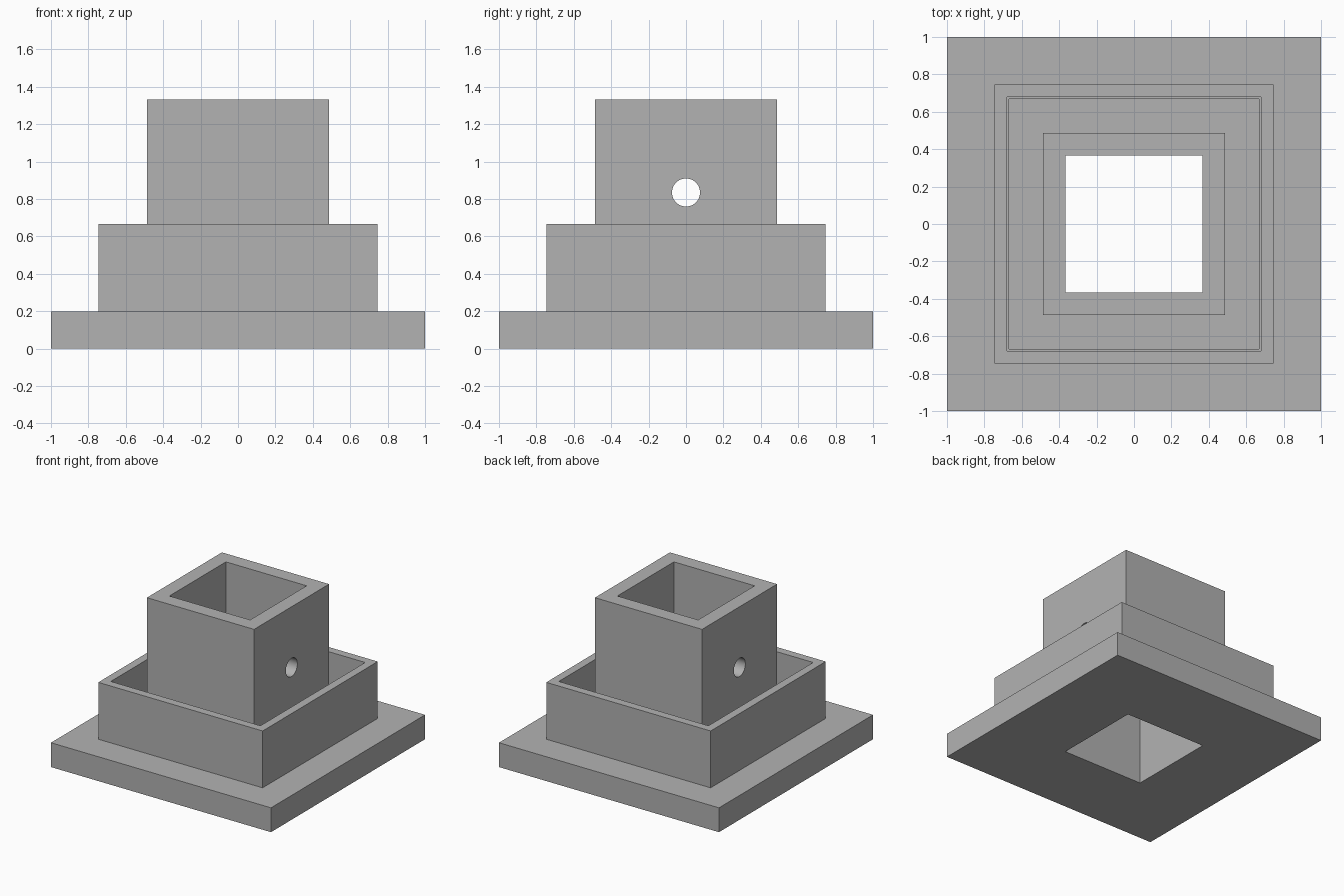
import bpy
import bmesh
from math import radians
from mathutils import Matrix

cube = bpy.data.objects.get("Cube")
if cube:
    bpy.data.objects.remove(cube, do_unlink=True)

grey = bpy.data.materials.new("plain grey")
grey.use_nodes = True
colour = (0.448, 0.448, 0.448, 1)
grey.diffuse_color = colour
grey.node_tree.nodes["Principled BSDF"].inputs["Base Color"].default_value = colour


def make_object(name, bm):
    bmesh.ops.recalc_face_normals(bm, faces=bm.faces)
    mesh = bpy.data.meshes.new(name)
    bm.to_mesh(mesh)
    bm.free()
    mesh.materials.append(grey)
    obj = bpy.data.objects.new(name, mesh)
    bpy.context.collection.objects.link(obj)
    return obj


def square_sweep(name, profile):
    """Carry a closed (half width, z) profile around a square."""
    bm = bmesh.new()
    rings = [[bm.verts.new((sx * h, sy * h, z))
              for sx, sy in ((-1, -1), (1, -1), (1, 1), (-1, 1))]
             for h, z in profile]
    for i, ring in enumerate(rings):
        after = rings[(i + 1) % len(rings)]
        for k in range(4):
            n = (k + 1) % 4
            bm.faces.new((ring[k], ring[n], after[n], after[k]))
    return make_object(name, bm)


# Half widths and heights of the one-piece socket
base, collar, collar_in, recess, post, bore = 1.0, 0.747, 0.68, 0.667, 0.487, 0.367
base_top, floor, collar_top, post_top = 0.2, 0.17, 0.667, 1.333

# Flange, collar, channel and hollow post
socket = square_sweep("post_socket", [
    (bore, 0), (base, 0), (base, base_top),
    (collar, base_top), (collar, collar_top),
    (collar_in, collar_top), (collar_in, base_top),
    (recess, base_top), (recess, floor),
    (post, floor), (post, post_top), (bore, post_top)])

# Round pin hole drilled through both side walls of the post
bm = bmesh.new()
bmesh.ops.create_cone(
    bm, cap_ends=True, segments=48, radius1=0.075, radius2=0.075, depth=1.4,
    matrix=Matrix.Translation((0, 0, 0.835)) @ Matrix.Rotation(radians(90), 4, "Y"))
drill = make_object("pin_hole_cutter", bm)
drill.hide_render = True

cut = socket.modifiers.new("pin_hole", "BOOLEAN")
cut.operation = "DIFFERENCE"
cut.solver = "EXACT"
cut.object = drill
bpy.context.view_layer.objects.active = socket
socket.select_set(True)
bpy.ops.object.modifier_apply(modifier=cut.name)
bpy.data.objects.remove(drill, do_unlink=True)

bpy.ops.object.shade_smooth_by_angle(angle=radians(30))
